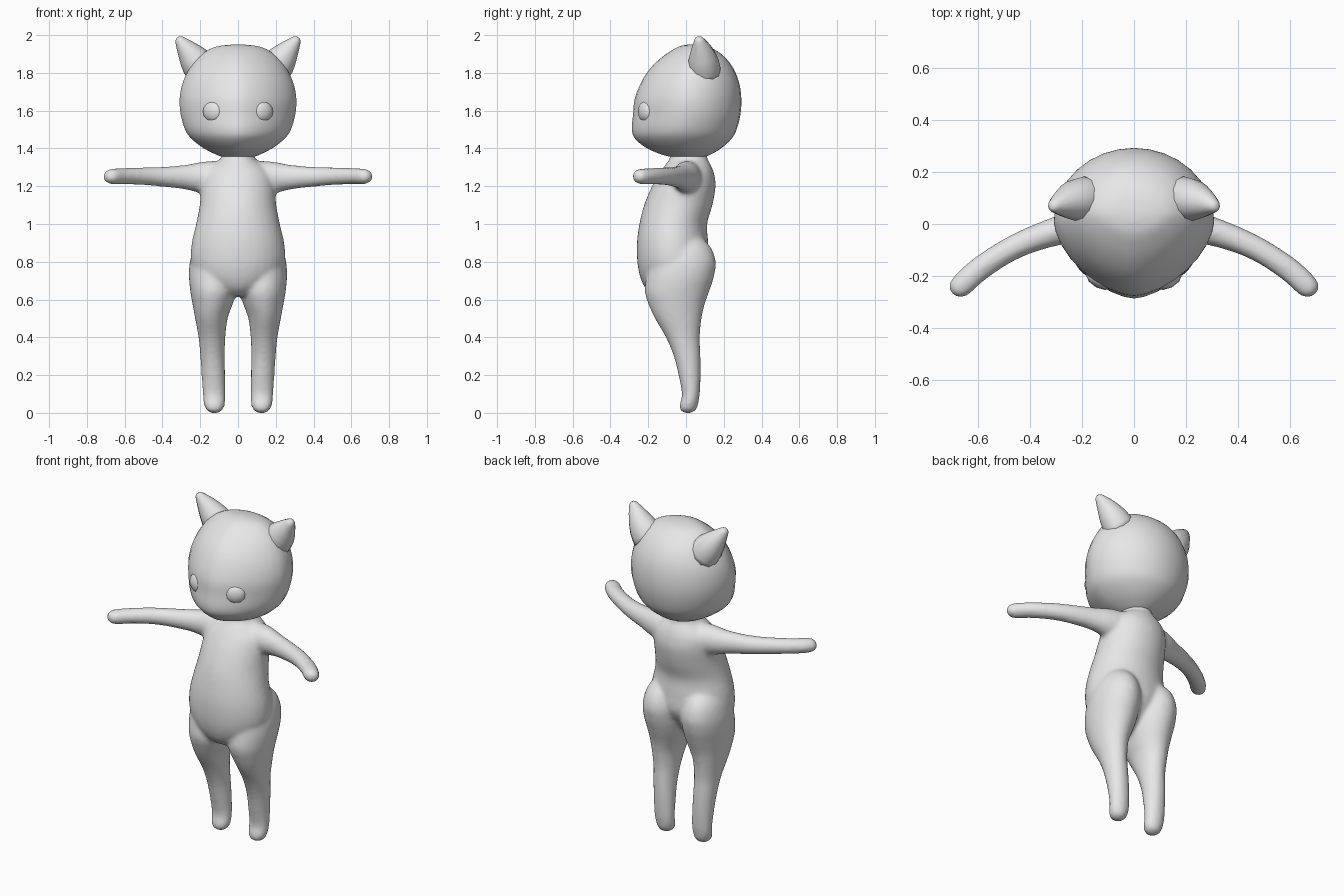
import bpy, bmesh, math
from mathutils import Vector

grey = bpy.data.materials.new("soft grey")
grey.diffuse_color = (0.8, 0.8, 0.8, 1)


def spline(rows, steps):
    """Catmull-Rom interpolation through rows of numbers."""
    rows = [Vector(r) for r in rows]
    out = []
    for i in range(len(rows) - 1):
        a, b, c, d = rows[max(i - 1, 0)], rows[i], rows[i + 1], rows[min(i + 2, len(rows) - 1)]
        for k in range(steps):
            t = k / steps
            out.append(0.5 * (2 * b + (c - a) * t + (2 * a - 5 * b + 4 * c - d) * t * t
                              + (3 * b - a - 3 * c + d) * t ** 3))
    return out + [rows[-1]]


def skin(bm, rings):
    """Bridge rings of points and cap both ends."""
    rings = [[bm.verts.new(p) for p in ring] for ring in rings]
    n = len(rings[0])
    for a, b in zip(rings, rings[1:]):
        for i in range(n):
            j = (i + 1) % n
            bm.faces.new((a[i], a[j], b[j], b[i]))
    bm.faces.new(rings[0][::-1])
    bm.faces.new(rings[-1])


def stack(bm, rows, steps=4, seg=32, front_power=1.0):
    """Level oval slices: z, x min, x max, y front, y back."""
    rings = []
    for z, x0, x1, y0, y1 in spline(rows, steps):
        ring = []
        for i in range(seg):
            a = math.tau * i / seg
            c, s = math.cos(a), math.sin(a)
            p = front_power if s < -1e-6 else 1.0
            ring.append(((x0 + x1) / 2 + (x1 - x0) / 2 * math.copysign(abs(c) ** p, c),
                         (y0 + y1) / 2 + (y1 - y0) / 2 * math.copysign(abs(s) ** p, s), z))
        rings.append(ring)
    skin(bm, rings)


def tube(bm, rows, ref, steps=4, seg=24):
    """Oval slices across a path: x, y, z, side radius, upright radius."""
    rows = spline(rows, steps)
    rings = []
    for i, r in enumerate(rows):
        t = Vector(rows[min(i + 1, len(rows) - 1)][:3]) - Vector(rows[max(i - 1, 0)][:3])
        u = t.cross(Vector(ref)).normalized()
        v = t.cross(u).normalized()
        rings.append([Vector(r[:3]) + u * r[3] * math.cos(math.tau * k / seg)
                      + v * r[4] * math.sin(math.tau * k / seg) for k in range(seg)])
    skin(bm, rings)


def finish(bm, name):
    bmesh.ops.recalc_face_normals(bm, faces=bm.faces)
    for f in bm.faces:
        f.smooth = True
    me = bpy.data.meshes.new(name)
    bm.to_mesh(me)
    bm.free()
    me.materials.append(grey)
    ob = bpy.data.objects.new(name, me)
    bpy.context.collection.objects.link(ob)
    return ob


# body: torso, legs and arms fused into one skin
bm = bmesh.new()
torso = [(0.62, 0.06, -0.17, -0.02), (0.66, 0.15, -0.215, 0.03), (0.72, 0.215, -0.243, 0.075),
         (0.80, 0.25, -0.258, 0.12), (0.90, 0.245, -0.26, 0.118), (1.00, 0.222, -0.247, 0.112),
         (1.10, 0.203, -0.222, 0.14), (1.20, 0.195, -0.18, 0.157), (1.27, 0.18, -0.14, 0.148),
         (1.32, 0.13, -0.105, 0.128), (1.35, 0.088, -0.085, 0.112), (1.42, 0.09, -0.08, 0.11)]
stack(bm, [(z, -w, w, f, b) for z, w, f, b in torso])
leg = [(0.0, 0.105, 0.145, -0.01, 0.03), (0.012, 0.085, 0.165, -0.03, 0.05),
       (0.04, 0.07, 0.18, -0.035, 0.063), (0.10, 0.067, 0.187, -0.022, 0.073),
       (0.20, 0.068, 0.193, -0.04, 0.078), (0.30, 0.07, 0.20, -0.065, 0.077),
       (0.40, 0.067, 0.209, -0.107, 0.073), (0.50, 0.055, 0.227, -0.165, 0.083),
       (0.57, 0.03, 0.24, -0.197, 0.098), (0.64, 0.008, 0.252, -0.218, 0.122),
       (0.72, 0.0, 0.26, -0.21, 0.148), (0.80, 0.005, 0.255, -0.19, 0.158),
       (0.88, 0.03, 0.23, -0.15, 0.13), (0.94, 0.07, 0.18, -0.08, 0.07)]
arm = [(0.06, 0.01, 1.245, 0.09, 0.09), (0.18, 0.0, 1.246, 0.075, 0.085),
       (0.28, -0.022, 1.248, 0.058, 0.065), (0.40, -0.062, 1.25, 0.05, 0.053),
       (0.50, -0.11, 1.253, 0.047, 0.047), (0.60, -0.177, 1.253, 0.047, 0.043),
       (0.66, -0.232, 1.252, 0.046, 0.042), (0.685, -0.256, 1.251, 0.038, 0.035),
       (0.698, -0.270, 1.25, 0.018, 0.018)]
for s in (1, -1):
    stack(bm, [(z, min(s * a, s * b), max(s * a, s * b), f, k) for z, a, b, f, k in leg])
    tube(bm, [(s * r[0],) + r[1:] for r in arm], (0, 0, 1))
body = finish(bm, "body")
fuse = body.modifiers.new("fuse", 'REMESH')
fuse.mode = 'VOXEL'
fuse.voxel_size = 0.012
fuse.use_smooth_shade = True
relax = body.modifiers.new("relax", 'SMOOTH')
relax.factor = 0.5
relax.iterations = 8

# head with a slightly pointed face
bm = bmesh.new()
head = [(1.352, 0.07, -0.06, 0.09), (1.365, 0.11, -0.12, 0.125), (1.40, 0.18, -0.205, 0.185),
        (1.45, 0.245, -0.268, 0.24), (1.50, 0.28, -0.287, 0.268), (1.58, 0.303, -0.28, 0.288),
        (1.66, 0.309, -0.272, 0.293), (1.74, 0.295, -0.242, 0.283), (1.81, 0.264, -0.2, 0.258),
        (1.87, 0.222, -0.143, 0.218), (1.915, 0.168, -0.082, 0.165), (1.94, 0.11, -0.035, 0.11),
        (1.95, 0.03, 0.01, 0.05)]
stack(bm, [(z, -w, w, f, b) for z, w, f, b in head], front_power=1.22)
finish(bm, "head")

# ears and eyes, one per side
ear = [(0.175, 0.1, 1.80, 0.095, 0.085), (0.222, 0.092, 1.86, 0.086, 0.082),
       (0.268, 0.082, 1.92, 0.058, 0.058), (0.300, 0.072, 1.962, 0.034, 0.034),
       (0.313, 0.067, 1.982, 0.021, 0.021), (0.317, 0.066, 1.989, 0.008, 0.008)]
for s, side in ((1, "left"), (-1, "right")):
    bm = bmesh.new()
    tube(bm, [(s * r[0],) + r[1:] for r in ear], (0, 1, 0), steps=2, seg=12)
    finish(bm, side + "_ear")
    bm = bmesh.new()
    bmesh.ops.create_uvsphere(bm, u_segments=10, v_segments=8, radius=1)
    eye = finish(bm, side + "_eye")
    eye.scale = (0.06, 0.036, 0.056)
    eye.location = (s * 0.13, -0.212, 1.595)
    eye.rotation_euler = (0, 0, s * math.radians(28))
